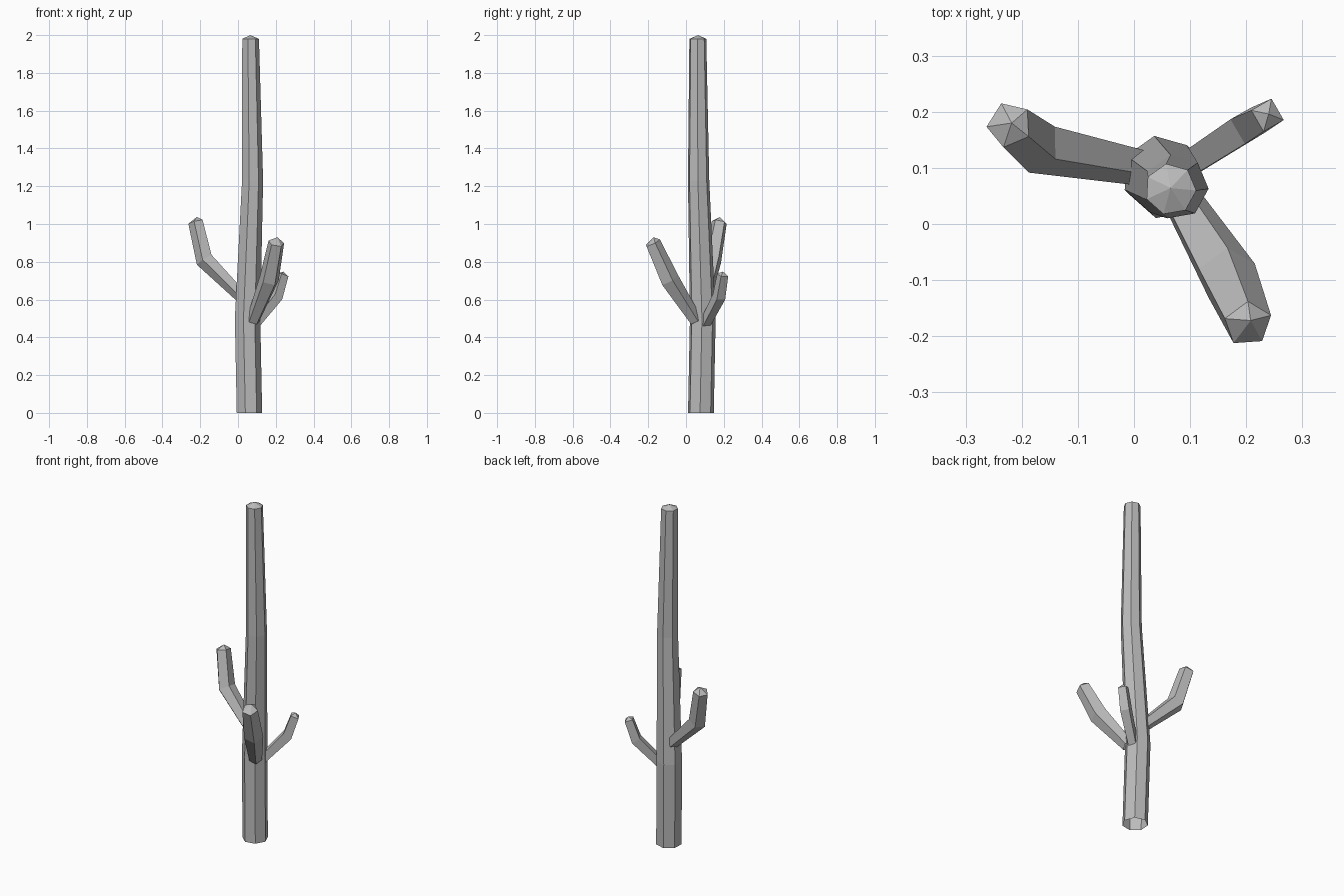
import bpy, bmesh, math
from mathutils import Vector

if "Cube" in bpy.data.objects:
    bpy.data.objects.remove(bpy.data.objects["Cube"], do_unlink=True)

grey = bpy.data.materials.new("plain grey")
grey.use_nodes = True
colour = (0.5, 0.5, 0.5, 1)
grey.diffuse_color = colour
grey.node_tree.nodes["Principled BSDF"].inputs["Base Color"].default_value = colour


def stem(name, sides, stations, tip, phase, upright=False):
    """Faceted tube through (x, y, z, radius) stations with a low pointed cap."""
    bm = bmesh.new()
    centres = [Vector(s[:3]) for s in stations]
    rings = []
    for i, s in enumerate(stations):
        # Each ring lies across the average direction of its neighbours
        before = centres[max(i - 1, 0)]
        after = centres[min(i + 1, len(centres) - 1)]
        axis = Vector((0, 0, 1)) if upright else (after - before).normalized()
        turn = Vector((0, 0, 1)).rotation_difference(axis)
        ring = []
        for k in range(sides):
            a = math.radians(phase) + math.tau * k / sides
            offset = Vector((math.cos(a), math.sin(a), 0)) * s[3]
            ring.append(bm.verts.new(centres[i] + turn @ offset))
        rings.append(ring)
    for low, high in zip(rings, rings[1:]):
        for k in range(sides):
            n = (k + 1) % sides
            bm.faces.new((low[k], low[n], high[n], high[k]))
    # Pointed cap, open bottom
    apex = bm.verts.new(tip)
    for k in range(sides):
        bm.faces.new((rings[-1][k], rings[-1][(k + 1) % sides], apex))
    mesh = bpy.data.meshes.new(name)
    bm.to_mesh(mesh)
    bm.free()
    mesh.materials.append(grey)
    obj = bpy.data.objects.new(name, mesh)
    bpy.context.collection.objects.link(obj)
    return obj


# Main trunk
stem("trunk", 7,
     [(0.058, 0.078, 0, 0.07), (0.048, 0.088, 0.5, 0.07),
      (0.075, 0.066, 1.23, 0.058), (0.065, 0.062, 1.98, 0.046)],
     (0.065, 0.064, 2.0), -3, upright=True)

# Three bent branches
stem("back_right_branch", 5,
     [(0.03, 0.1, 0.605, 0.034), (-0.175, 0.14, 0.81, 0.05),
      (-0.222, 0.177, 1.01, 0.042)],
     (-0.218, 0.18, 1.037), 40)
stem("back_left_branch", 4,
     [(0.08, 0.095, 0.46, 0.03), (0.203, 0.175, 0.615, 0.036),
      (0.238, 0.194, 0.73, 0.031)],
     (0.24, 0.196, 0.748), 75)
stem("front_branch", 5,
     [(0.08, 0.05, 0.49, 0.036), (0.165, -0.09, 0.705, 0.054),
      (0.203, -0.178, 0.9, 0.044)],
     (0.208, -0.172, 0.93), 20)
